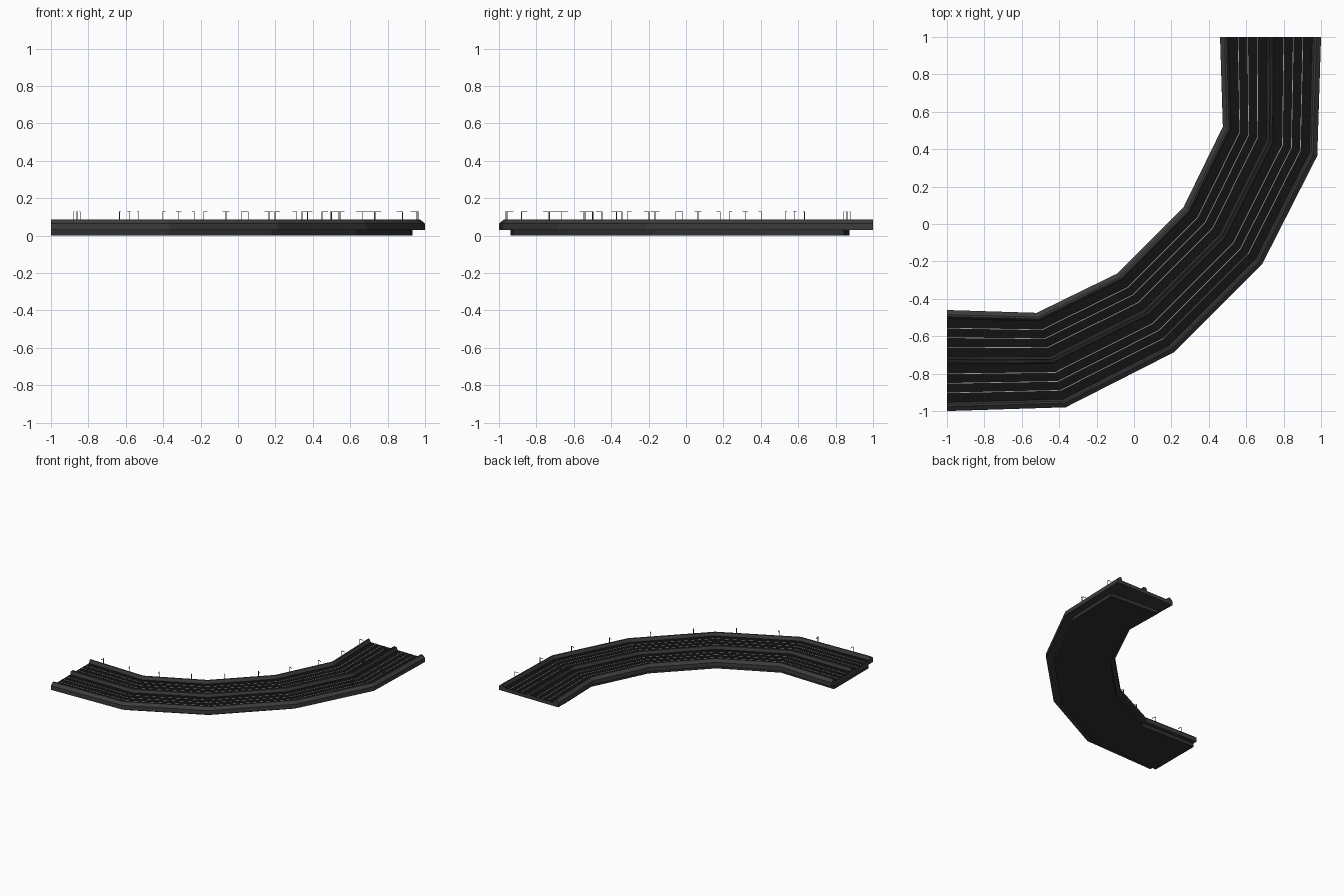
import bpy, bmesh
from mathutils import Vector

if "Cube" in bpy.data.objects:
    bpy.data.objects.remove(bpy.data.objects["Cube"])

# Plan of the bend: half is given, the other half is mirrored over x = -y
def bend(half):
    return [Vector(p) for p in half] + [Vector((-y, -x)) for x, y in reversed(half)]

inner = bend([(0.46, 1.0), (0.475, 0.52), (0.265, 0.09)])
outer = bend([(1.0, 1.0), (0.98, 0.365), (0.685, -0.215)])


def material(name, v):
    m = bpy.data.materials.new(name)
    m.diffuse_color = (v, v, v, 1)
    m.use_nodes = True
    m.node_tree.nodes["Principled BSDF"].inputs["Base Color"].default_value = m.diffuse_color
    return m


CONCRETE = material("concrete", 0.045)
ASPHALT = material("asphalt", 0.006)
PAINT = material("paint", 0.35)
METAL = material("metal", 0.1)
UNDER = material("underside", 0.03)


def finish(bm, name, mats):
    me = bpy.data.meshes.new(name)
    bm.to_mesh(me)
    bm.free()
    for m in mats:
        me.materials.append(m)
    ob = bpy.data.objects.new(name, me)
    bpy.context.collection.objects.link(ob)
    return ob


def at(i_pts, o_pts, s, t, z):
    """Point at station s, fraction t across the width, height z."""
    k = min(int(s), len(i_pts) - 2)
    a = i_pts[k].lerp(i_pts[k + 1], s - k)
    b = o_pts[k].lerp(o_pts[k + 1], s - k)
    return a.lerp(b, t).to_3d() + Vector((0, 0, z))


def sweep(bm, profile, i_pts, o_pts, closed=True, dark=()):
    """Sweep a (t, z) profile along the bend; edges in dark use material 1."""
    rings = [[bm.verts.new(at(i_pts, o_pts, s, t, z)) for t, z in profile]
             for s in range(len(i_pts))]
    n = len(profile)
    for r0, r1 in zip(rings, rings[1:]):
        for j in range(n if closed else n - 1):
            k = (j + 1) % n
            f = bm.faces.new((r0[j], r1[j], r1[k], r0[k]))
            f.material_index = 1 if j in dark else 0
    if closed:
        bm.faces.new(rings[0])
        bm.faces.new(rings[-1][::-1])
        bmesh.ops.recalc_face_normals(bm, faces=bm.faces)


# Deck with edge barriers, twin median barrier and two dark carriageways
ROAD, TOP = 0.06, 0.085
half = [(0.0, 0.03), (0.0, 0.064), (0.045, TOP), (0.065, TOP), (0.085, ROAD),
        (0.463, ROAD), (0.478, TOP), (0.492, TOP), (0.497, 0.072)]
profile = half + [(1 - t, z) for t, z in reversed(half)]
bm = bmesh.new()
sweep(bm, profile, inner, outer, dark=(4, 12))
finish(bm, "road_deck", [CONCRETE, ASPHALT])

# Girder under the deck, stopping short at one end
g_in = [Vector((0.464, 0.875))] + inner[1:]
g_out = [Vector((0.995, 0.84))] + outer[1:]
bm = bmesh.new()
sweep(bm, [(0.06, 0), (0.06, 0.03), (0.885, 0.03), (0.885, 0)], g_in, g_out)
finish(bm, "support_girder", [UNDER])

# Painted lane lines
bm = bmesh.new()
for start in (0.085, 0.537):
    for lane in (1, 2, 3):
        t = start + lane * 0.378 / 4
        sweep(bm, [(t + 0.0035, ROAD + 0.001), (t - 0.0035, ROAD + 0.001)],
              inner, outer, closed=False)
bmesh.ops.recalc_face_normals(bm, faces=bm.faces)
for f in bm.faces:
    f.normal_update()
    if f.normal.z < 0:
        f.normal_flip()
finish(bm, "lane_lines", [PAINT])


# Street lamps: post plus one or two arms reaching over the lanes
def bar(bm, a, b, r):
    """Thin square bar from a to b."""
    d = b - a
    m = d.to_track_quat('Z', 'Y').to_matrix().to_4x4()
    m.translation = (a + b) / 2
    vs = bmesh.ops.create_cube(bm, size=1)["verts"]
    for v in vs:
        v.co = m @ Vector((v.co.x * r, v.co.y * r, v.co.z * d.length))


for row, t, arms in (("inner", 0.055, (1,)), ("median", 0.5, (-1, 1)), ("outer", 0.945, (-1,))):
    bm = bmesh.new()
    for seg in range(5):
        for frac in (0.25, 0.75):
            s = seg + frac
            foot = at(inner, outer, s, t, 0.07)
            head = at(inner, outer, s, t, 0.128)
            across = (at(inner, outer, s, 1, 0) - at(inner, outer, s, 0, 0)).normalized()
            bar(bm, foot, head, 0.004)
            for side in arms:
                bar(bm, head, head + across * side * 0.035, 0.003)
    finish(bm, row + "_street_lamps", [METAL])
